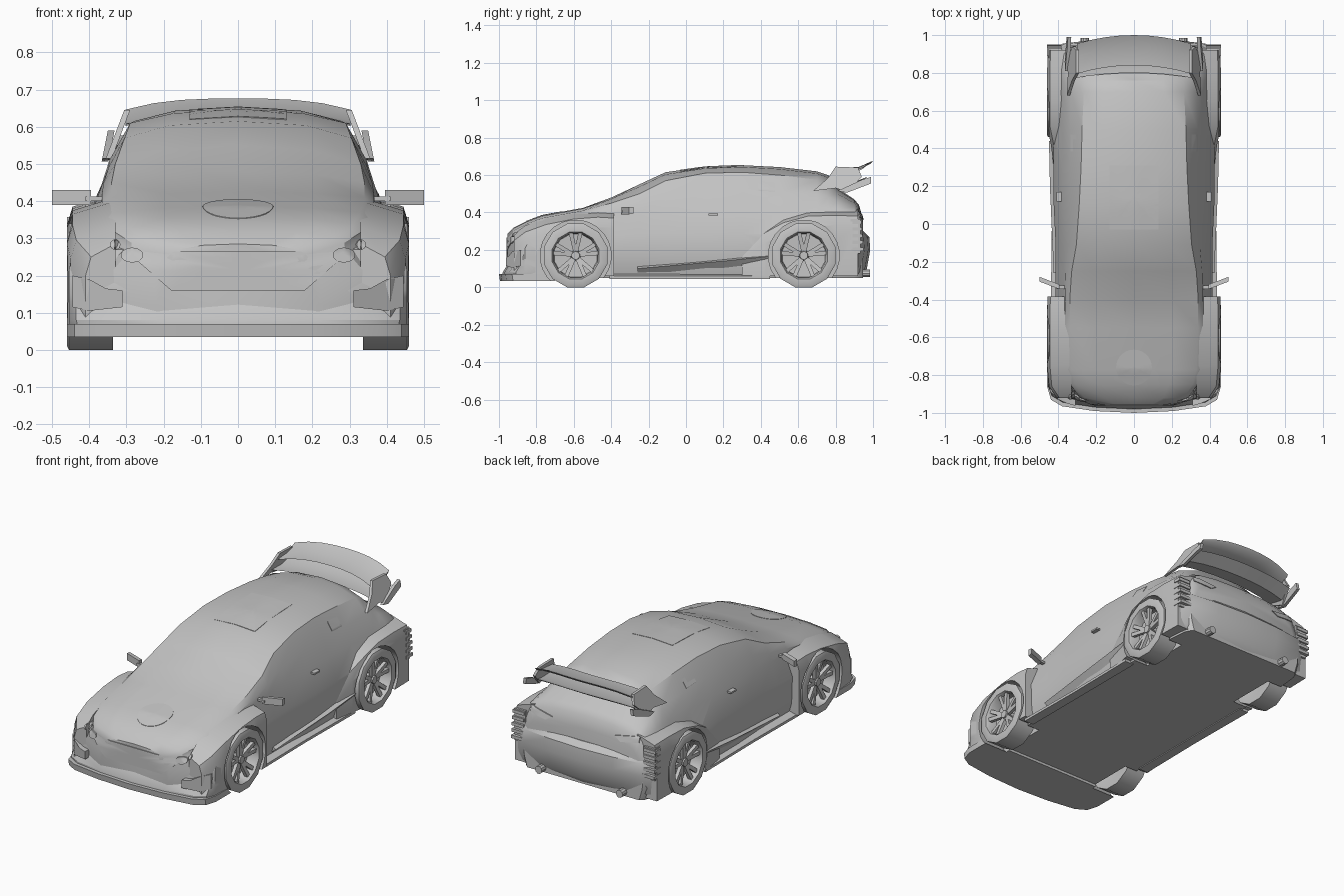
import bpy, bmesh
from math import cos, sin, pi, radians
from mathutils import Vector
from mathutils.bvhtree import BVHTree

old = bpy.data.objects.get("Cube")
if old:
    bpy.data.objects.remove(old, do_unlink=True)

GREY = (0.55, 0.55, 0.55, 1)
paint = bpy.data.materials.new("plain_grey")
paint.use_nodes = True
paint.diffuse_color = GREY
shader = next(n for n in paint.node_tree.nodes if n.type == 'BSDF_PRINCIPLED')
shader.inputs["Base Color"].default_value = GREY


def shade(mesh, angle=32):
    mesh.shade_smooth()
    mesh.set_sharp_from_angle(angle=radians(angle))


def loft(name, rings):
    """Skin a list of equal rings and cap both ends."""
    bm = bmesh.new()
    rows = [[bm.verts.new(p) for p in ring] for ring in rings]
    n = len(rows[0])
    for a, b in zip(rows, rows[1:]):
        for i in range(n):
            j = (i + 1) % n
            bm.faces.new((a[i], a[j], b[j], b[i]))
    bm.faces.new(rows[0])
    bm.faces.new(rows[-1])
    bmesh.ops.recalc_face_normals(bm, faces=bm.faces)
    mesh = bpy.data.meshes.new(name)
    bm.to_mesh(mesh)
    bm.free()
    mesh.materials.append(paint)
    shade(mesh)
    obj = bpy.data.objects.new(name, mesh)
    bpy.context.scene.collection.objects.link(obj)
    return obj


def pair(name, rings):
    """The same loft on the left (+x) and the right (-x)."""
    return [loft(side + name, [[(s * x, y, z) for x, y, z in r] for r in rings])
            for side, s in (("left_", 1), ("right_", -1))]


def box(x0, x1, y0, y1, z0, z1):
    return [[(x, y0, z0), (x, y1, z0), (x, y1, z1), (x, y0, z1)] for x in (x0, x1)]


def mirrored(half):
    """Close a half outline that starts and ends on the centre plane."""
    return half + [(-x, y, z) for x, y, z in reversed(half[1:-1])]


def circle(x, r, y, z, n):
    return [(x, y + r * cos(2 * pi * (i + .5) / n), z + r * sin(2 * pi * (i + .5) / n))
            for i in range(n)]


# Main shell: y, half width, shoulder z, roof edge x, roof edge z, centre z
STATIONS = [
    (-.955, .22, .24, .16, .27, .285), (-.92, .33, .27, .26, .305, .32),
    (-.85, .38, .30, .31, .34, .355), (-.77, .405, .33, .33, .37, .385),
    (-.55, .41, .37, .34, .41, .425), (-.40, .41, .39, .34, .45, .48),
    (-.25, .41, .40, .33, .50, .55), (-.11, .41, .41, .305, .57, .615),
    (.10, .42, .41, .29, .61, .645), (.30, .42, .41, .28, .615, .653),
    (.50, .42, .41, .275, .60, .643), (.70, .42, .42, .265, .575, .62),
    (.76, .42, .42, .26, .55, .60), (.81, .42, .42, .27, .50, .53),
    (.90, .41, .41, .28, .45, .47), (.925, .40, .38, .30, .41, .44),
    (.945, .38, .31, .29, .35, .37)]


def shell_ring(y, w, s, b, e, t):
    return mirrored([
        (0, y, .05), (w - .02, y, .05), (w, y, .12), (w + .005, y, (s + .12) / 2 + .02),
        (w - .042, y, s), ((w - .042 + b) / 2 + .012, y, (s + e) / 2), (b, y, e),
        (b * .6, y, e + .75 * (t - e)), (0, y, t)])


body = [loft("body_shell", [shell_ring(*s) for s in STATIONS])]


# Wide wheel fenders: y, outer x, top z
def fender_ring(y, xo, zt):
    return [(.33, y, .06), (xo, y, .06), (xo, y, zt - .05),
            (xo - .015, y, zt), (.33, y, zt + .035)]


FRONT = [(-.92, .41, .25), (-.86, .45, .295), (-.75, .46, .335), (-.60, .46, .365),
         (-.47, .46, .375), (-.385, .457, .37)]
REAR = [(.30, .425, .20), (.42, .44, .29), (.52, .46, .345),
        (.65, .46, .38), (.80, .46, .385), (.92, .457, .38)]
body += pair("front_fender", [fender_ring(*f) for f in FRONT])
body += pair("rear_fender", [fender_ring(*f) for f in REAR])


# Bumpers and splitter, stacked plan outlines
def front_plan(z, w, f, sweep=0):
    return mirrored([(0, -.70, z), (w, -.70, z), (w, -.86 + sweep, z),
                     (w - .02, f + .07 + sweep, z), (w - .08, f + .035 + sweep, z),
                     (w - .25, f + .01 + sweep / 4, z), (0, f, z)])


def rear_plan(z, w, r):
    return mirrored([(0, .80, z), (w, .80, z), (w, .91, z),
                     (w - .08, r - .03, z), (w - .25, r - .01, z), (0, r, z)])


body.append(loft("front_bumper", [front_plan(*p) for p in (
    (.06, .45, -.98), (.08, .455, -.98), (.13, .455, -.95), (.16, .455, -.955),
    (.21, .455, -.94), (.27, .445, -.95, .03), (.295, .43, -.925, .07))]))
body.append(loft("front_splitter", [front_plan(.035, .46, -.995), front_plan(.07, .46, -1.0)]))
body.append(loft("rear_bumper", [rear_plan(*p) for p in (
    (.06, .43, .945), (.09, .45, .965), (.20, .458, .985),
    (.27, .455, .98), (.30, .44, .95))]))

# Wheel wells cut through every body part
AXLES = (("front", -.59), ("rear", .63))
for tag, y in AXLES:
    for cutter in pair(tag + "_well_cutter",
                       [circle(.31, .19, y, .17, 24), circle(.60, .19, y, .17, 24)]):
        cutter.hide_render = True
        for part in body:
            mod = part.modifiers.new("well", 'BOOLEAN')
            mod.operation, mod.solver, mod.object = 'DIFFERENCE', 'EXACT', cutter
bpy.context.view_layer.update()
graph = bpy.context.evaluated_depsgraph_get()
cut = [bpy.data.meshes.new_from_object(p.evaluated_get(graph)) for p in body]
for part, mesh in zip(body, cut):
    part.modifiers.clear()
    part.data = mesh
    shade(mesh)
for obj in [o for o in bpy.data.objects if o.name.endswith("_well_cutter")]:
    bpy.data.objects.remove(obj, do_unlink=True)

# Wheels: faceted tyre, recessed rim, five double spokes and a hub
TYRE = [(.10, .345), (.135, .336), (.176, .336), (.176, .455), (.165, .46), (.13, .46),
        (.122, .445), (.118, .395), (.03, .39)]
for tag, y in AXLES:
    pair(tag + "_wheel", [circle(x, r, y, .17, 12) for r, x in TYRE])
    pair(tag + "_hub", [circle(.38, .03, y, .17, 10), circle(.44, .022, y, .17, 10)])
    for k in range(10):
        a = 2 * pi * (k // 2) / 5 + pi / 2
        lean = .16 if k % 2 else -.16
        rings = []
        for r, x, off in ((.015, .43, lean / 3), (.125, .448, lean * 1.3)):
            c = Vector((0, y + r * cos(a + off), .17 + r * sin(a + off)))
            side = Vector((0, -sin(a), cos(a))) * .011
            rings.append([tuple(c + side * s + Vector((x - d, 0, 0)))
                          for s, d in ((1, 0), (-1, 0), (-1, .02), (1, .02))])
        pair(f"{tag}_spoke_{k + 1}", rings)

# Side skirts, with a wedge under each door
pair("side_skirt", [[(.38, y, .045), (x, y, .045), (x, y, .06), (.38, y, .075)]
                    for y, x in ((-.41, .44), (.0, .435), (.45, .44))])
pair("door_wedge", [[(.40, y, z0), (x, y, z1), (.40, y, z1 + .015)]
                    for y, x, z0, z1 in ((-.26, .425, .08, .10), (.20, .445, .085, .14),
                                         (.44, .45, .09, .165))])

# Blades framing the corner intakes of the front bumper
INTAKE = [(.31, -.962, .115), (.31, -.962, .16), (.355, -.95, .165), (.40, -.93, .19),
          (.445, -.885, .20), (.445, -.885, .115), (.40, -.93, .105)]
pair("bumper_intake", [INTAKE, [(x, y + .07, z) for x, y, z in INTAKE]])

# Mirrors, door handles, exhausts and rear corner vents
pair("mirror", [[(x, y - .01, .39), (x, y + .015, .395), (x, y + .015, .428), (x, y - .01, .43)]
                for x, y in ((.395, -.335), (.50, -.295))])
pair("mirror_stalk", box(.35, .41, -.345, -.325, .40, .412))
pair("door_handle", box(.375, .41, .12, .17, .385, .395))
pair("exhaust", [[(x + .26, y, z) for x, z in
                  [(.022 * cos(i * pi / 5), .075 + .022 * sin(i * pi / 5)) for i in range(10)]]
                 for y in (.88, .985)])
pair("rear_vent_housing", box(.38, .452, .88, .932, .18, .365))
for k in range(5):
    z = .195 + .036 * k
    pair(f"rear_vent_slat_{k + 1}", box(.385, .46, .89, .95 - .003 * k, z, z + .018))


# Rear wing: two bowed blades between leaning end plates
def blade(name, section, half, drop, back):
    rings = []
    for k in range(-4, 5):
        u = k / 4
        rings.append([(u * half, y - back * u * u, z - drop * abs(u) ** 3) for y, z in section])
    return loft(name, rings)


blade("wing_upper_blade", [(.84, .637), (.93, .645), (1.0, .676), (.99, .663), (.93, .632)],
      .303, .03, .045)
blade("wing_lower_blade", [(.80, .565), (.90, .562), (.97, .59), (.90, .548)],
      .33, .015, .03)
PLATE = [(.68, .515), (.76, .585), (.80, .645), (.92, .64), (.94, .59), (.86, .51), (.80, .53)]
pair("wing_end_plate", [[(.298 + (.645 - z) * .38 + t, y, z) for y, z in PLATE]
                        for t in (-.008, .008)])
FIN = [(.81, .515), (.86, .506), (.99, .555), (.99, .59), (.94, .575)]
pair("wing_fin", [[(x + (.59 - z) * .2, y, z) for y, z in FIN] for x in (.332, .35)])

# Thin plates laid onto the body surface
verts, faces = [], []
for part in body:
    base = len(verts)
    verts += [v.co.copy() for v in part.data.vertices]
    faces += [[base + i for i in p.vertices] for p in part.data.polygons]
surface = BVHTree.FromPolygons(verts, faces)
VIEWS = {"front": lambda a, b: (Vector((a, -2, b)), Vector((0, 1, 0))),
         "back": lambda a, b: (Vector((a, 2, b)), Vector((0, -1, 0))),
         "top": lambda a, b: (Vector((a, b, 2)), Vector((0, 0, -1)))}


def plate(name, view, outline, raised=.005):
    edge = []
    for (a, b), (c, d) in zip(outline, outline[1:] + outline[:1]):
        steps = 4 if len(outline) < 8 else 1
        edge += [(a + (c - a) * i / steps, b + (d - b) * i / steps) for i in range(steps)]
    ca, cb = (sum(p[i] for p in edge) / len(edge) for i in (0, 1))
    rings = []
    for scale, lift in ((1, -.003), (1, raised), (.7, raised), (.4, raised), (.1, raised)):
        ring = []
        for a, b in edge:
            start, way = VIEWS[view](ca + (a - ca) * scale, cb + (b - cb) * scale)
            hit = surface.ray_cast(start, way)[0] or surface.find_nearest(start)[0]
            ring.append(tuple(hit - way * lift))
        rings.append(ring)
    return loft(name, rings)


def oval(a, b, r, s, n=20):
    return [(a + r * cos(2 * pi * i / n), b + s * sin(2 * pi * i / n)) for i in range(n)]


plate("grille", "front", [(-.30, .265), (.30, .265), (.18, .16), (-.18, .16)])
plate("hood_panel", "top", oval(0, -.76, .095, .095, 28), .002)
plate("roof_hatch", "top", [(-.13, -.03), (.13, -.03), (.13, .31), (-.13, .31)], .002)
for side, s in (("left_", 1), ("right_", -1)):
    plate(side + "main_headlight", "front", oval(s * .285, .255, .03, .02), .009)
    plate(side + "small_headlight", "front", oval(s * .33, .283, .014, .014, 14), .009)
    plate(side + "window_vent", "top",
          [(s * .305, .385), (s * .335, .385), (s * .335, .475), (s * .305, .475)], .003)
    plate(side + "tail_light", "back",
          [(s * .20, .385), (s * .35, .41), (s * .35, .375), (s * .24, .36)], .006)
